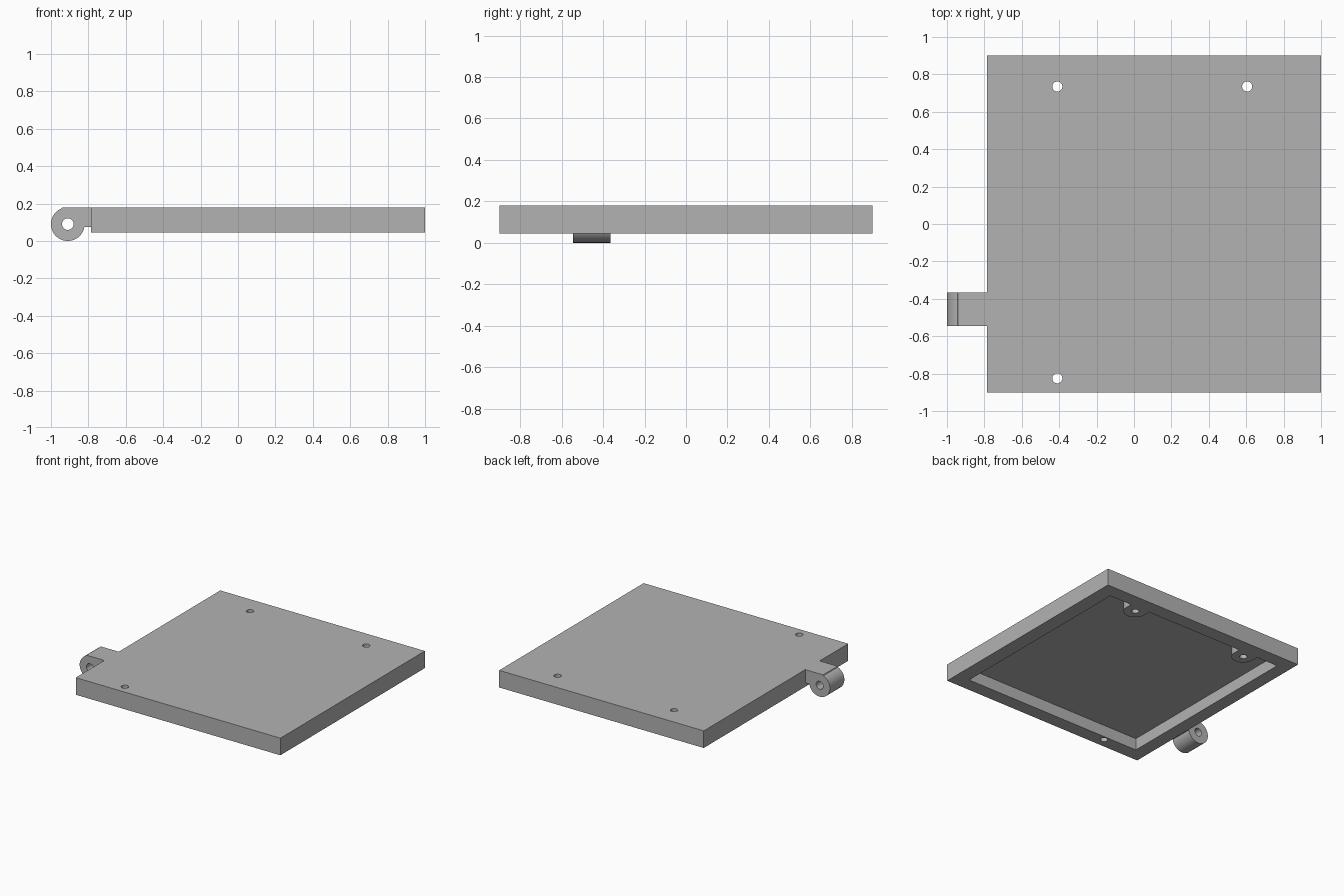
import bpy, bmesh
from math import sin, cos, asin, pi, radians
from mathutils import Vector

if "Cube" in bpy.data.objects:
    bpy.data.objects.remove(bpy.data.objects["Cube"])

grey = bpy.data.materials.new("plain_grey")
grey.use_nodes = True
colour = (0.45, 0.45, 0.45, 1)
grey.diffuse_color = colour
grey.node_tree.nodes["Principled BSDF"].inputs["Base Color"].default_value = colour


def arc(cx, cy, r, start, end, steps):
    """Points along a circular arc."""
    angles = [start + (end - start) * i / steps for i in range(steps + 1)]
    return [(cx + r * cos(a), cy + r * sin(a)) for a in angles]


def circle(cx, cy, r, steps=32):
    return arc(cx, cy, r, 0, 2 * pi, steps)[:-1]


def rect(x0, x1, y0, y1):
    return [(x0, y0), (x1, y0), (x1, y1), (x0, y1)]


def prism(name, outline, low, high, along="z"):
    """Extrude an outline along z, or an x-z outline along y."""
    def place(p, d):
        return Vector((p[0], p[1], d)) if along == "z" else Vector((p[0], d, p[1]))
    bm = bmesh.new()
    face = bm.faces.new([bm.verts.new(place(p, low)) for p in outline])
    top = bmesh.ops.extrude_face_region(bm, geom=[face])["geom"]
    shift = place((0, 0), high - low)
    bmesh.ops.translate(bm, vec=shift, verts=[v for v in top if isinstance(v, bmesh.types.BMVert)])
    bmesh.ops.recalc_face_normals(bm, faces=bm.faces)
    mesh = bpy.data.meshes.new(name)
    bm.to_mesh(mesh)
    bm.free()
    mesh.materials.append(grey)
    obj = bpy.data.objects.new(name, mesh)
    bpy.context.collection.objects.link(obj)
    return obj


def cut(obj, cutters):
    """Subtract each cutter, apply the result, and delete the cutters."""
    for c in cutters:
        c.hide_render = True
        mod = obj.modifiers.new("cut", "BOOLEAN")
        mod.operation, mod.solver, mod.object = "DIFFERENCE", "EXACT", c
    bpy.context.view_layer.update()
    mesh = bpy.data.meshes.new_from_object(obj.evaluated_get(bpy.context.evaluated_depsgraph_get()))
    obj.modifiers.clear()
    obj.data = mesh
    for c in cutters:
        bpy.data.objects.remove(c)


def smooth(obj):
    bpy.ops.object.select_all(action="DESELECT")
    obj.select_set(True)
    bpy.context.view_layer.objects.active = obj
    bpy.ops.object.shade_smooth_by_angle(angle=radians(30))


# Plate, hollow underneath, with two screw bosses growing from the back rim
BOTTOM, TOP, FLOOR = 0.045, 0.18, 0.138
LEFT_HOLE, RIGHT_HOLE, BACK_HOLE, FRONT_HOLE = 0.605, -0.41, 0.735, -0.825
BOSS = 0.085
back_wall = 0.79

plate = prism("plate", rect(-0.785, 1, -0.9, 0.9), BOTTOM, TOP)
pocket_outline = [(-0.68, -back_wall), (0.885, -back_wall), (0.885, back_wall)]
for hx in (LEFT_HOLE, RIGHT_HOLE):
    pocket_outline.append((hx + BOSS, back_wall))
    pocket_outline += arc(hx, BACK_HOLE, BOSS, 0, -pi, 24)
    pocket_outline.append((hx - BOSS, back_wall))
pocket_outline.append((-0.68, back_wall))

cutters = [prism("pocket_cutter", pocket_outline, BOTTOM - 0.1, FLOOR)]
for x, y in ((LEFT_HOLE, BACK_HOLE), (RIGHT_HOLE, BACK_HOLE), (RIGHT_HOLE, FRONT_HOLE)):
    cutters.append(prism("screw_cutter", circle(x, y, 0.027), -0.1, 0.3))
cut(plate, cutters)
smooth(plate)

# Hinge lug: round knuckle with a flat arm running into the plate
CX, CZ, R, ARM = -0.91, 0.09, 0.09, 0.075
join = asin((ARM - CZ) / R)
lug_outline = [(-0.785, ARM), (-0.785, TOP), (-0.94, TOP)]
lug_outline += arc(CX, CZ, R, radians(112), 2 * pi + join, 48)
lug = prism("hinge_lug", lug_outline, -0.545, -0.365, along="y")
cut(lug, [prism("pin_cutter", circle(CX, CZ, 0.031), -0.7, -0.2, along="y")])
smooth(lug)
